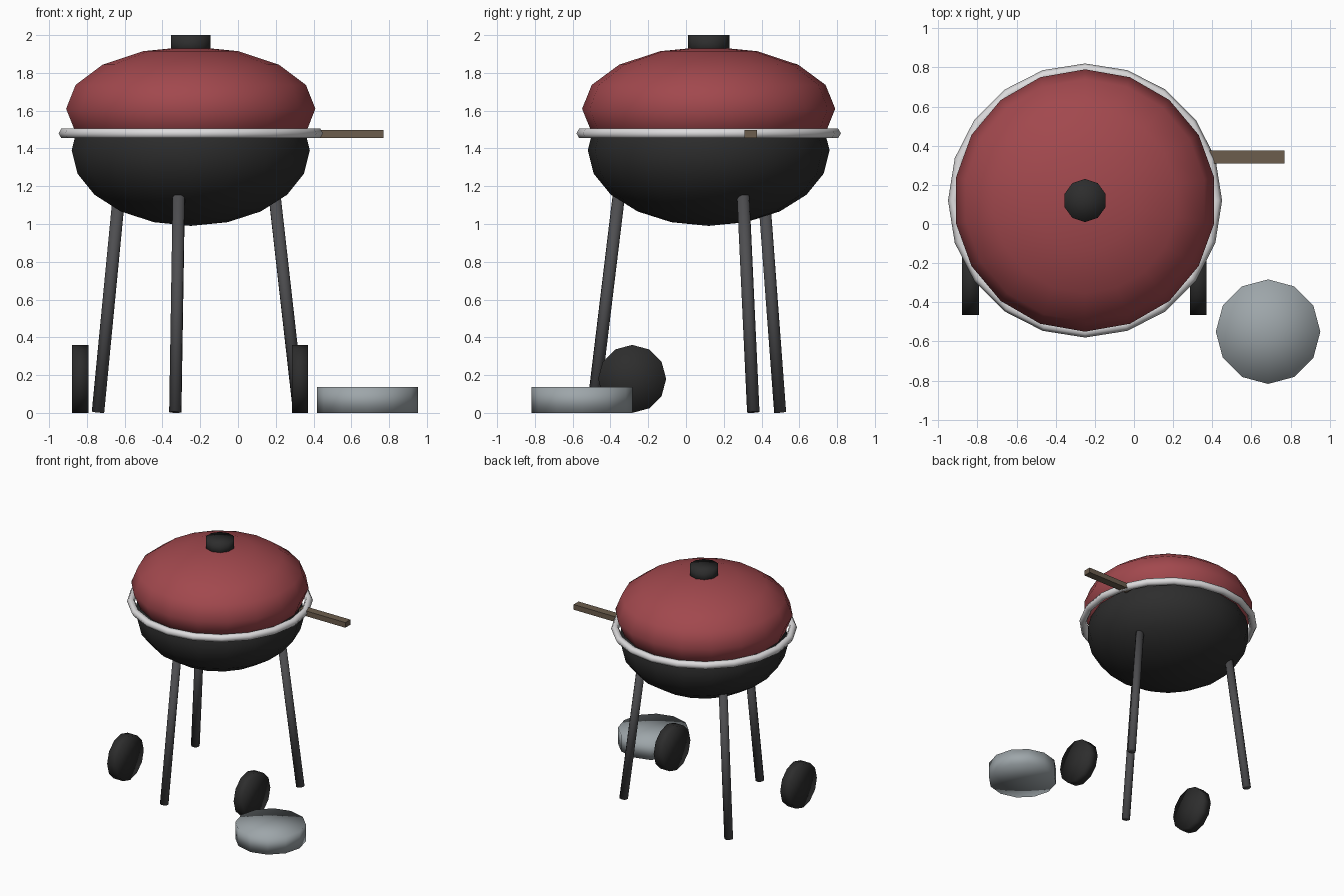
import bpy
from math import cos, sin, pi, radians
from mathutils import Vector

cube = bpy.data.objects.get("Cube")
if cube:
    bpy.data.objects.remove(cube, do_unlink=True)

CX, CY = -0.25, 0.12  # kettle axis


def material(name, rgb):
    m = bpy.data.materials.new(name)
    m.use_nodes = True
    color = (*rgb, 1)
    m.diffuse_color = color
    m.node_tree.nodes["Principled BSDF"].inputs["Base Color"].default_value = color
    return m


red = material("lid red", (0.36, 0.065, 0.075))
charcoal = material("charcoal", (0.026, 0.026, 0.026))
leg_grey = material("leg grey", (0.075, 0.075, 0.08))
steel = material("rim steel", (0.72, 0.71, 0.72))
pan_grey = material("pan grey", (0.34, 0.38, 0.40))
wood = material("handle wood", (0.15, 0.11, 0.075))


def add_object(name, verts, faces, mat, smooth=True):
    mesh = bpy.data.meshes.new(name)
    mesh.from_pydata(verts, [], faces)
    mesh.materials.append(mat)
    mesh.polygons.foreach_set("use_smooth", [smooth] * len(mesh.polygons))
    obj = bpy.data.objects.new(name, mesh)
    bpy.context.collection.objects.link(obj)
    return obj


def lathe(name, profile, sides, mat, location, closed=False):
    """Spin (radius, z) points, bottom to top; one corner always points to +y."""
    rings, verts, faces = [], [], []
    for r, z in profile:
        count = sides if r > 1e-5 else 1
        start = len(verts)
        for i in range(count):
            a = pi / 2 + 2 * pi * i / sides
            verts.append((r * cos(a), r * sin(a), z))
        rings.append([start + i % count for i in range(sides)])
    pairs = list(zip(rings, rings[1:]))
    if closed:
        pairs.append((rings[-1], rings[0]))
    for low, high in pairs:
        for i in range(sides):
            j = (i + 1) % sides
            quad = (low[i], low[j], high[j], high[i])
            faces.append(list(dict.fromkeys(quad)))
    obj = add_object(name, verts, faces, mat)
    obj.location = location
    return obj


def spheroid(name, radius, height, rings, mat, z):
    angles = [pi * i / rings - pi / 2 for i in range(rings + 1)]
    profile = [(radius * cos(a), height * sin(a)) for a in angles]
    return lathe(name, profile, 18, mat, (CX, CY, z))


def drum(name, radius, depth, sides, mat, location):
    h = depth / 2
    profile = [(0, -h), (radius, -h), (radius, h), (0, h)]
    return lathe(name, profile, sides, mat, location)


# Kettle bowl, lid and knob
spheroid("bowl", 0.64, 0.40, 10, charcoal, 1.39)
spheroid("lid", 0.67, 0.33, 8, red, 1.61)
drum("lid_knob", 0.11, 0.1, 10, charcoal, (CX, CY, 1.95))

# Rim ring with a six-sided section
section = [(0.67 + 0.03 * cos(i * pi / 3), 0.03 * sin(i * pi / 3)) for i in range(6)]
lathe("rim_ring", section, 20, steel, (CX, CY, 1.48), closed=True)

# Side handle
x0, x1, y0, y1, z0, z1 = 0.34, 0.77, 0.31, 0.375, 1.455, 1.498
corners = [(x, y, z) for x in (x0, x1) for y in (y0, y1) for z in (z0, z1)]
box_faces = [(0, 1, 3, 2), (4, 6, 7, 5), (0, 4, 5, 1),
             (2, 3, 7, 6), (0, 2, 6, 4), (1, 5, 7, 3)]
add_object("side_handle", corners, box_faces, wood, smooth=False)

# Three splayed legs
for i, name in enumerate(("left_leg", "back_leg", "front_leg")):
    a = radians(22.4 + 120 * i)
    out = Vector((cos(a), sin(a), 0))
    axis = Vector((CX, CY, 0))
    foot = axis + out * 0.62 + Vector((0, 0, 0.004))
    top = axis + out * 0.48 + Vector((0, 0, 1.15))
    leg = drum(name, 0.033, (top - foot).length, 10, leg_grey, (foot + top) / 2)
    leg.rotation_euler = (top - foot).to_track_quat("Z", "Y").to_euler()

# Wheels
for name, x in (("right_wheel", -0.835), ("left_wheel", 0.328)):
    wheel = drum(name, 0.18, 0.085, 12, charcoal, (x, -0.285, 0.18))
    wheel.rotation_euler = (0, pi / 2, 0)

# Ash pan on the ground
drum("ash_pan", 0.267, 0.137, 12, pan_grey, (0.685, -0.55, 0.0685))
